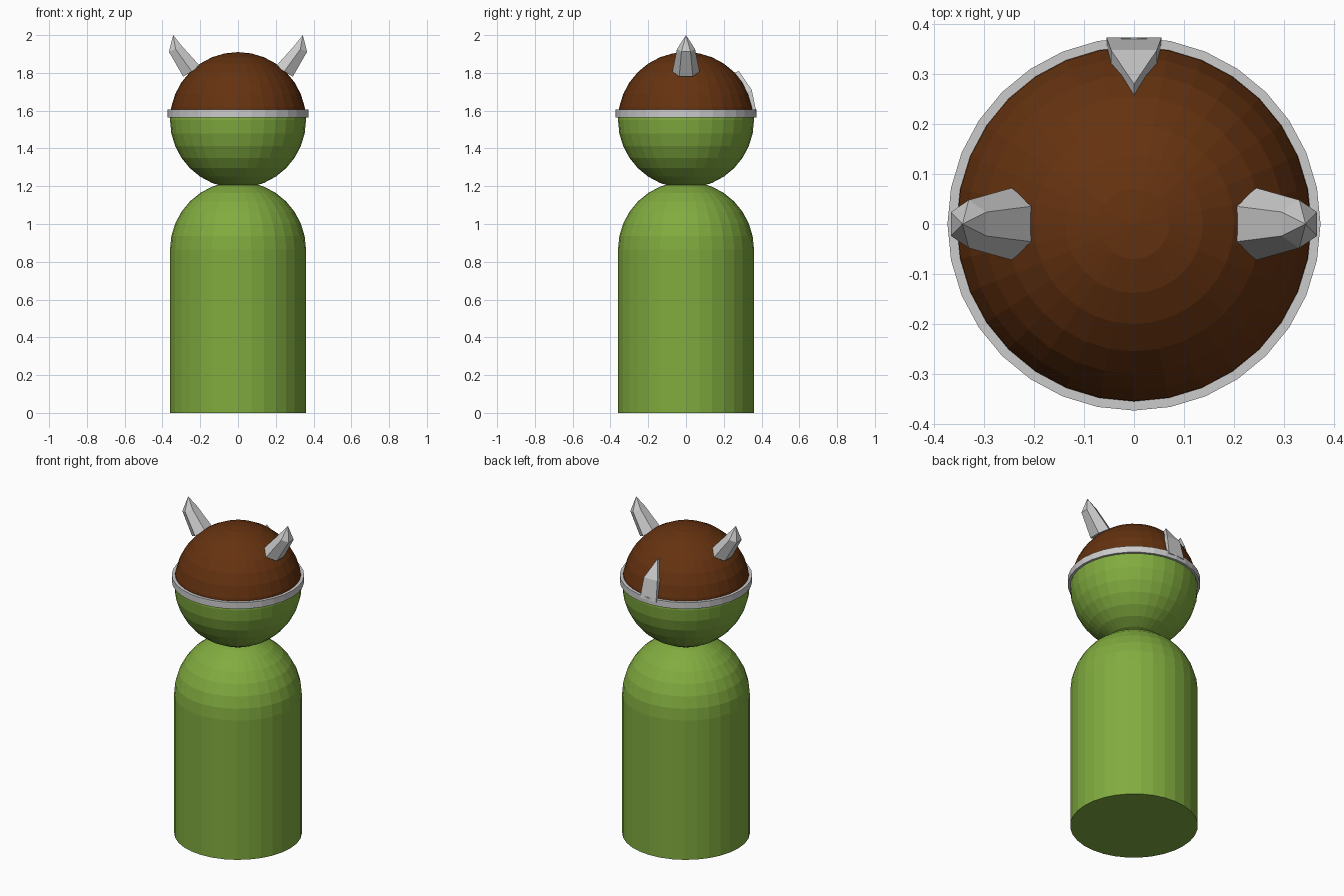
import bpy, bmesh
from math import sin, cos, pi

if "Cube" in bpy.data.objects:
    bpy.data.objects.remove(bpy.data.objects["Cube"])

R = 0.36          # shared radius of body and head
HEAD_Z = 1.55
RIM_Z = 1.585


def material(name, rgb):
    m = bpy.data.materials.new(name)
    m.diffuse_color = (*rgb, 1)
    m.use_nodes = True
    m.node_tree.nodes["Principled BSDF"].inputs["Base Color"].default_value = m.diffuse_color
    return m


green = material("green", (0.22, 0.41, 0.05))
brown = material("brown", (0.13, 0.032, 0.005))


def finish(name, bm, mat=None):
    bmesh.ops.recalc_face_normals(bm, faces=bm.faces[:])
    mesh = bpy.data.meshes.new(name)
    bm.to_mesh(mesh)
    bm.free()
    obj = bpy.data.objects.new(name, mesh)
    bpy.context.collection.objects.link(obj)
    if mat:
        mesh.materials.append(mat)
    return obj


def lathe(name, profile, mat=None, closed=False):
    """Revolve (radius, z) points around z in 32 flat-sided steps."""
    bm = bmesh.new()
    vs = [bm.verts.new((r, 0, z)) for r, z in profile]
    edges = [bm.edges.new(p) for p in zip(vs, vs[1:])]
    if closed:
        edges.append(bm.edges.new((vs[-1], vs[0])))
    bmesh.ops.spin(bm, geom=vs + edges, axis=(0, 0, 1), cent=(0, 0, 0),
                   steps=32, angle=2 * pi)
    bmesh.ops.remove_doubles(bm, verts=bm.verts[:], dist=1e-4)
    return finish(name, bm, mat)


def half_sphere(name, mat, upper):
    """Part of the head sphere above or below the rim."""
    bm = bmesh.new()
    bmesh.ops.create_uvsphere(bm, u_segments=32, v_segments=16, radius=R)
    bmesh.ops.translate(bm, verts=bm.verts[:], vec=(0, 0, HEAD_Z))
    bmesh.ops.bisect_plane(bm, geom=bm.verts[:] + bm.edges[:] + bm.faces[:],
                           plane_co=(0, 0, RIM_Z), plane_no=(0, 0, 1),
                           clear_inner=upper, clear_outer=not upper)
    return finish(name, bm, mat)


# Body: cylinder with a domed top
dome = [(R * cos(i * pi / 16), 0.865 + R * sin(i * pi / 16)) for i in range(8)]
lathe("body", [(0, 0), (R, 0)] + dome + [(0, 0.865 + R)], green)

# Head and helmet
half_sphere("head", green, False)
half_sphere("helmet", brown, True)
lathe("helmet_rim", [(0.35, 1.565), (0.373, 1.565), (0.373, 1.605), (0.35, 1.605)],
      closed=True)


# Horns: two tapering six-sided rings and a tip
def horn(name, side):
    bm = bmesh.new()

    def ring(inner, outer, half):
        (xi, zi), (xo, zo) = inner, outer
        xm, zm = (xi + xo) / 2, (zi + zo) / 2
        pts = [(xi, half / 2, zi), (xm, half, zm), (xo, half / 2, zo),
               (xo, -half / 2, zo), (xm, -half, zm), (xi, -half / 2, zi)]
        return [bm.verts.new((side * x, y, z)) for x, y, z in pts]

    low = ring((0.20, 1.835), (0.29, 1.78), 0.072)
    high = ring((0.295, 1.94), (0.366, 1.912), 0.048)
    tip = bm.verts.new((side * 0.343, 0, 2.0))
    bm.faces.new(low)
    for i in range(6):
        j = (i + 1) % 6
        bm.faces.new((low[i], low[j], high[j], high[i]))
        bm.faces.new((high[i], high[j], tip))
    finish(name, bm)


horn("right_horn", 1)
horn("left_horn", -1)

# Pointed plate rising from the rim, lying on the helmet
bm = bmesh.new()
outline = [(-0.055, 0.373, 1.59), (0.055, 0.373, 1.59), (0.046, 0.348, 1.71),
           (0, 0.28, 1.81), (-0.046, 0.348, 1.71)]
front = [bm.verts.new(p) for p in outline]
back = [bm.verts.new((x, y - 0.05, z - 0.02)) for x, y, z in outline]
for ring_verts in (front, back):
    bm.faces.new((ring_verts[0], ring_verts[1], ring_verts[2], ring_verts[4]))
    bm.faces.new((ring_verts[2], ring_verts[3], ring_verts[4]))
for i in range(5):
    j = (i + 1) % 5
    bm.faces.new((front[i], front[j], back[j], back[i]))
finish("helmet_plate", bm)
